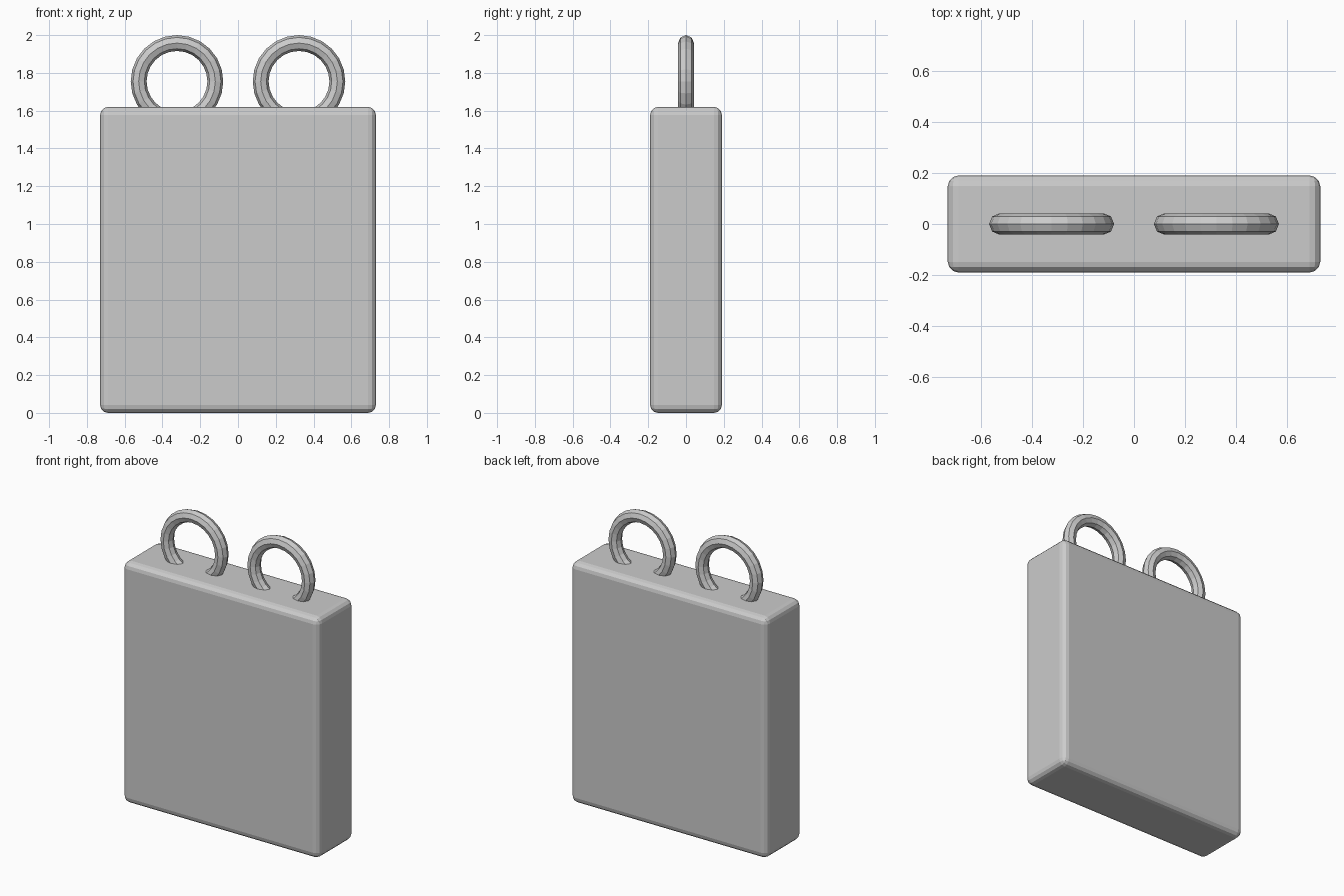
import bpy, math

if "Cube" in bpy.data.objects:
    bpy.data.objects.remove(bpy.data.objects["Cube"])

# Body: thin upright block with rounded edges
bpy.ops.mesh.primitive_cube_add(size=1, location=(0, 0, 0.81))
body = bpy.context.object
body.name = "body"
body.dimensions = (1.46, 0.38, 1.62)
bpy.ops.object.transform_apply(location=False, rotation=False, scale=True)
bevel = body.modifiers.new("rounded_edges", 'BEVEL')
bevel.width = 0.042
bevel.segments = 3

# Two upright rings sunk into the top
for side, x in (("left", -0.323), ("right", 0.323)):
    bpy.ops.mesh.primitive_torus_add(
        major_radius=0.203, minor_radius=0.042,
        major_segments=24, minor_segments=8,
        location=(x, 0, 1.755), rotation=(math.pi / 2, 0, 0))
    bpy.context.object.name = side + "_ring"
